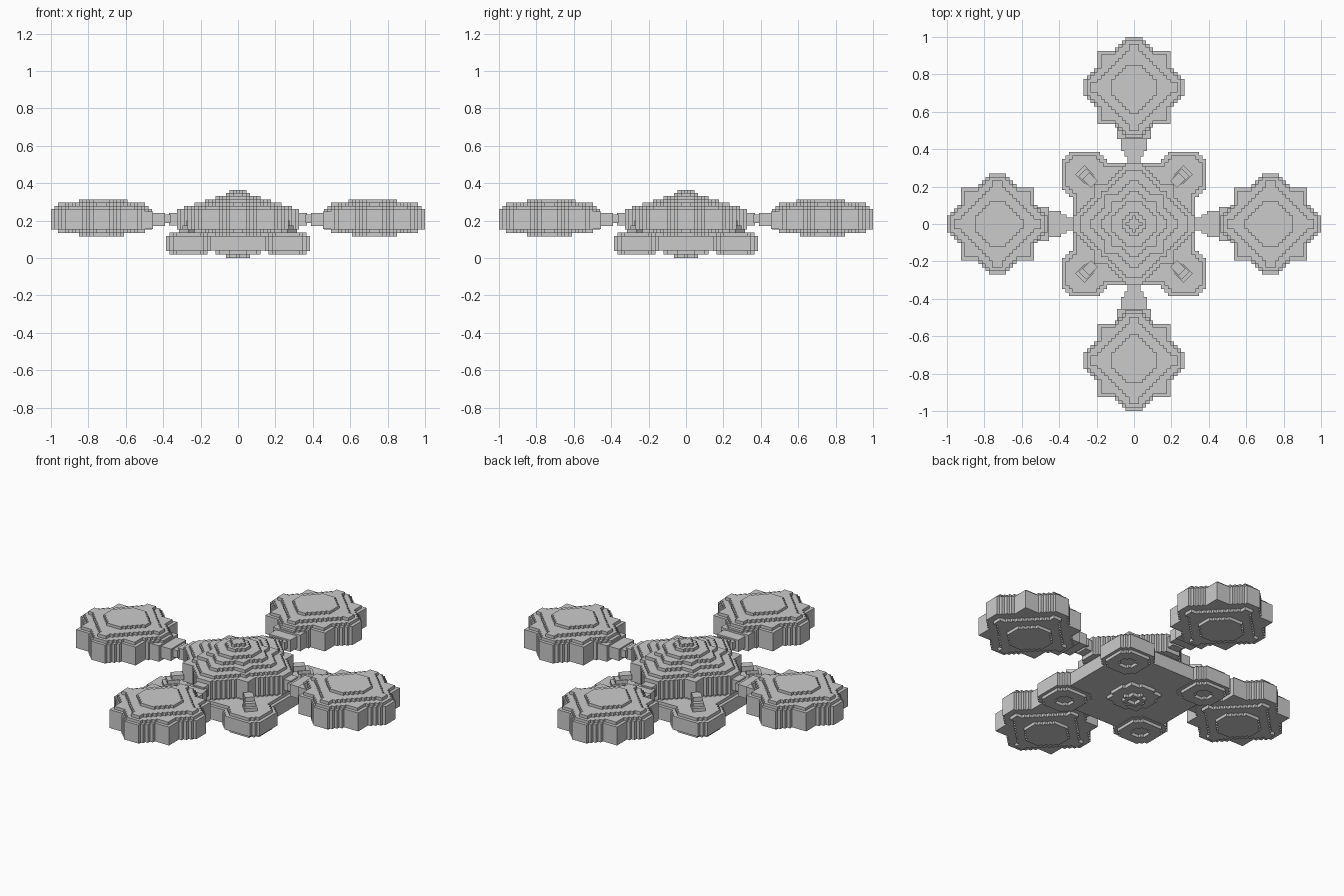
import bpy, bmesh, math

if "Cube" in bpy.data.objects:
    bpy.data.objects.remove(bpy.data.objects["Cube"])

S = 0.0186  # block size in plan


def star(a, b, c):
    """Stepped star: a square of half-size a plus a diamond b cut off at c."""
    def rule(x, y):
        x, y = abs(x), abs(y)
        m = max(x, y)
        return m <= a or (x + y <= b and m <= c)
    return rule


def either(*rules):
    return lambda x, y: any(r(x, y) for r in rules)


def minus(r, cut):
    return lambda x, y: r(x, y) and not cut(x, y)


def rect(cx, cy, hx, hy):
    return lambda x, y: abs(x - cx) <= hx and abs(y - cy) <= hy


def ribs(r, w=0.02):
    """Four narrow ribs along the axes, reaching out to r."""
    return either(rect(0, 0, r, w), rect(0, 0, w, r))


def block_mesh(name, zs, rules, n):
    """Stack block layers between heights zs, keeping only exposed faces."""
    cells = {(i, j, k) for k, r in enumerate(rules)
             for i in range(-n, n + 1) for j in range(-n, n + 1) if r(i * S, j * S)}
    bm = bmesh.new()
    verts = {}

    def v(i, j, k):
        if (i, j, k) not in verts:
            verts[i, j, k] = bm.verts.new(((i - 0.5) * S, (j - 0.5) * S, zs[k]))
        return verts[i, j, k]

    for c in cells:
        for ax in range(3):
            for side in (0, 1):
                nb = list(c)
                nb[ax] += 2 * side - 1
                if tuple(nb) in cells:
                    continue
                u, w = (ax + 1) % 3, (ax + 2) % 3
                corners = [(0, 0), (1, 0), (1, 1), (0, 1)]
                if not side:
                    corners.reverse()
                quad = []
                for du, dw in corners:
                    p = list(c)
                    p[ax] += side
                    p[u] += du
                    p[w] += dw
                    quad.append(v(*p))
                bm.faces.new(quad)
    me = bpy.data.meshes.new(name)
    bm.to_mesh(me)
    bm.free()
    return me


def place(name, mesh, loc=(0, 0, 0), turn=0):
    ob = bpy.data.objects.new(name, mesh)
    ob.location = loc
    ob.rotation_euler.z = turn
    bpy.context.collection.objects.link(ob)


def boxes(name, items):
    """Mesh of boxes given as (x0, x1, y half-width, z0, z1)."""
    bm = bmesh.new()
    for x0, x1, w, z0, z1 in items:
        r = bmesh.ops.create_cube(bm, size=1)
        for vt in r['verts']:
            vt.co = ((x0 + x1) / 2 + vt.co.x * (x1 - x0), vt.co.y * 2 * w,
                     (z0 + z1) / 2 + vt.co.z * (z1 - z0))
    me = bpy.data.meshes.new(name)
    bm.to_mesh(me)
    bm.free()
    return me


# outer pods: stepped star discs with an inward stud
skin = star(0.18, 0.28, 0.25)
mid = either(star(0.13, 0.23, 0.19), ribs(0.23))
cap = star(0.08, 0.16, 0.13)
stud = rect(-0.112, 0, 0.03, 0.03)
pod = block_mesh("outer_pod", [0.115, 0.133, 0.152, 0.261, 0.278, 0.296, 0.312],
                 [cap, mid, either(star(0.2, 0.3, 0.27)), skin, mid, either(cap, stud)], 15)

# arms flaring from body to pod
arm = boxes("arm", [(0.455, 0.52, 0.09, 0.155, 0.25), (0.39, 0.475, 0.07, 0.17, 0.24),
                    (0.36, 0.42, 0.052, 0.187, 0.232), (0.31, 0.37, 0.036, 0.175, 0.24)])

# lower corner pods with stepped rim and ringed underside
base = star(0.1, 0.19, 0.12)
inset = star(0.08, 0.16, 0.1)
ring = minus(inset, star(0.03, 0.06, 0.05))
lower = block_mesh("lower_pod", [0.02, 0.038, 0.118, 0.136], [ring, base, inset], 7)
strut = boxes("strut", [(-0.035, 0.035, 0.035, 0.13, 0.155), (-0.05, 0.015, 0.03, 0.15, 0.175),
                        (-0.075, -0.01, 0.025, 0.17, 0.2)])

for q in range(4):
    t = q * math.pi / 2
    place("outer_pod", pod, (0.73 * math.cos(t), 0.73 * math.sin(t), 0), t)
    place("arm", arm, (0, 0, 0), t)
    d = t + math.pi / 4
    px, py = 0.265 * math.copysign(1, math.cos(d)), 0.265 * math.copysign(1, math.sin(d))
    place("lower_pod", lower, (px, py, 0))
    place("strut", strut, (px, py, 0), d)

# central body: lower slab, star band and stepped dome
slab = star(0.325, 0, 0)
knob = minus(star(0.04, 0.07, 0.06), rect(0, 0, 0.025, 0.025))
zs = [0.0, 0.02, 0.04, 0.118, 0.136, 0.152, 0.261, 0.278, 0.296, 0.314, 0.331, 0.348, 0.365]
body = [knob, either(star(0.1, 0.16, 0.13)), slab, star(0.3, 0, 0), star(0.19, 0.32, 0.29),
        star(0.21, 0.36, 0.325), star(0.18, 0.32, 0.29),
        either(star(0.15, 0.26, 0.22), ribs(0.24)), star(0.12, 0.2, 0.17),
        star(0.08, 0.16, 0.13), star(0.05, 0.08, 0.07), star(0.035, 0.05, 0.04)]
place("central_body", block_mesh("central_body", zs, body, 18))
